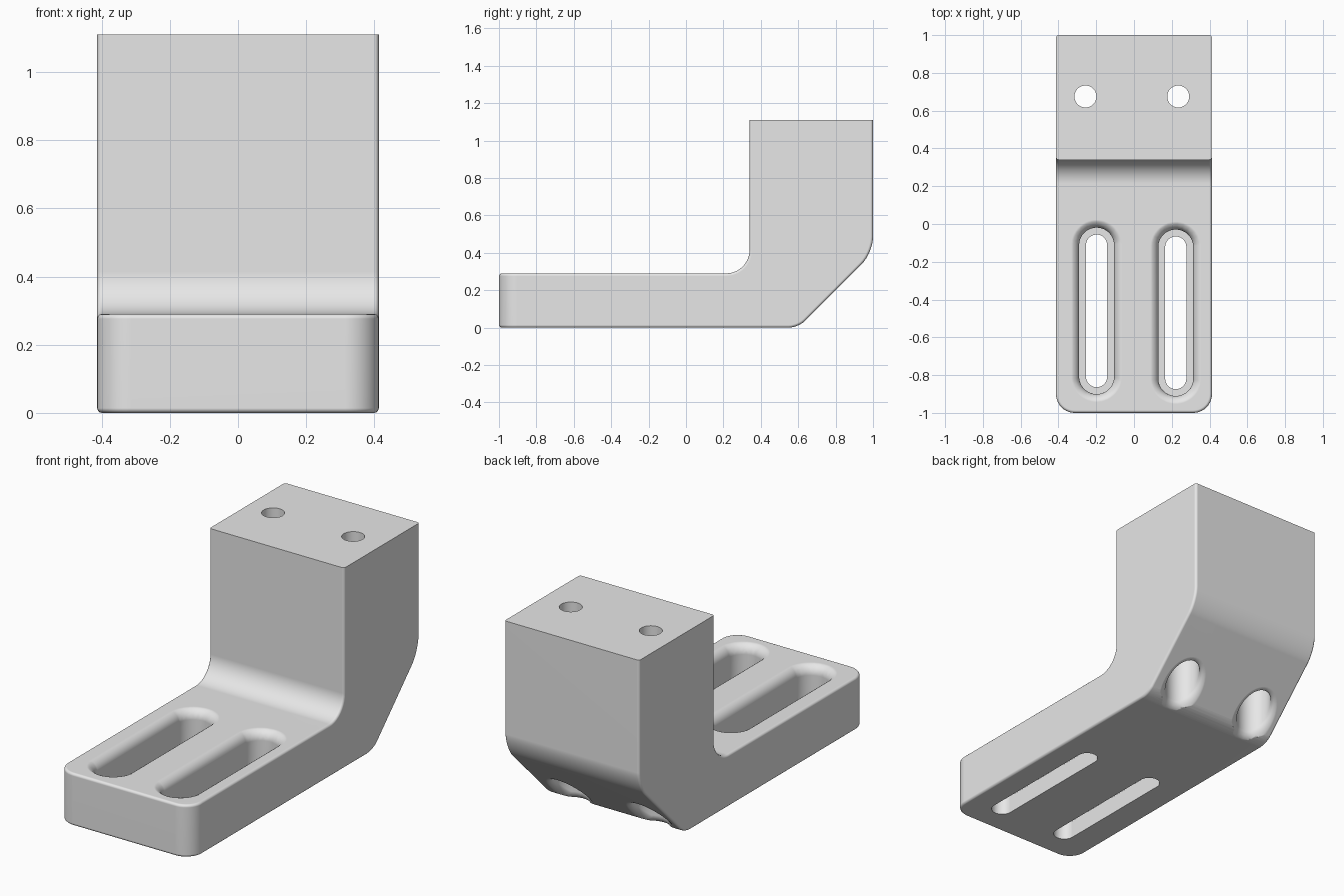
import bpy, bmesh
from math import cos, sin, pi, radians

cube = bpy.data.objects.get("Cube")
if cube:
    bpy.data.objects.remove(cube, do_unlink=True)

HALF_W, PLATE_Z, TOP_Z = 0.413, 0.29, 1.11
BACK_Y, WALL_Y, BEND_Y = 1.0, 0.34, 0.6

grey = bpy.data.materials.new("plain grey")
grey.use_nodes = True
grey.diffuse_color = (0.8, 0.8, 0.8, 1)
grey.node_tree.nodes["Principled BSDF"].inputs["Base Color"].default_value = (0.8, 0.8, 0.8, 1)


def make_object(name, bm):
    bmesh.ops.recalc_face_normals(bm, faces=bm.faces[:])
    mesh = bpy.data.meshes.new(name)
    bm.to_mesh(mesh)
    bm.free()
    mesh.materials.append(grey)
    obj = bpy.data.objects.new(name, mesh)
    bpy.context.collection.objects.link(obj)
    return obj


def round_edges(bm, test, size, segments):
    edges = [e for e in bm.edges if test(e)]
    bmesh.ops.bevel(bm, geom=edges, offset=size, offset_type='OFFSET', segments=segments,
                    profile=0.5, affect='EDGES', clamp_overlap=False)


def along_x_at(y, z):
    return lambda e: all(abs(v.co.y - y) < 1e-4 and abs(v.co.z - z) < 1e-4 for v in e.verts)


# Bracket body: side profile extruded across the width
profile = [(-1, 0), (BEND_Y, 0), (BACK_Y, 0.4), (BACK_Y, TOP_Z),
           (WALL_Y, TOP_Z), (WALL_Y, PLATE_Z), (-1, PLATE_Z)]
bm = bmesh.new()
face = bm.faces.new([bm.verts.new((-HALF_W, y, z)) for y, z in profile])
side = bmesh.ops.extrude_face_region(bm, geom=[face])["geom"]
bmesh.ops.translate(bm, vec=(2 * HALF_W, 0, 0),
                    verts=[g for g in side if isinstance(g, bmesh.types.BMVert)])
bmesh.ops.recalc_face_normals(bm, faces=bm.faces[:])

# Large rounds: inner corner, bends and front corners
round_edges(bm, along_x_at(WALL_Y, PLATE_Z), 0.125, 10)
round_edges(bm, along_x_at(BEND_Y, 0), 0.05, 6)
round_edges(bm, along_x_at(BACK_Y, 0.4), 0.085, 8)
round_edges(bm, lambda e: all(v.co.y < -0.999 for v in e.verts)
            and abs(e.verts[0].co.z - e.verts[1].co.z) > 0.1, 0.1, 10)
# Small rounds on every other sharp edge, except around the top face
bm.normal_update()
round_edges(bm, lambda e: e.calc_face_angle(0) > 0.7
            and not all(v.co.z > TOP_Z - 0.001 for v in e.verts), 0.014, 3)
body = make_object("bracket_body", bm)


def stadium(x, y, half_len, r, n=48):
    """Plan outline of a slot; a circle when half_len is zero."""
    pts = []
    for i in range(n):
        a = 2 * pi * (i + 0.5) / n
        pts.append((x + r * cos(a), y + r * sin(a) + (half_len if sin(a) > 0 else -half_len)))
    return pts


def loft(name, x, y, half_len, rings):
    """Closed cutter through rings of (radius, height rule)."""
    bm = bmesh.new()
    loops = [[bm.verts.new((px, py, height(py))) for px, py in stadium(x, y, half_len, r)]
             for r, height in rings]
    for a, b in zip(loops, loops[1:]):
        for i in range(len(a)):
            j = (i + 1) % len(a)
            bm.faces.new((a[i], a[j], b[j], b[i]))
    bm.faces.new(loops[0])
    bm.faces.new(loops[-1])
    bmesh.ops.triangulate(bm, faces=bm.faces[:])
    return make_object(name, bm)


def level(z):
    return lambda y: z


def above_underside(h):
    return lambda y: max(y - BEND_Y, 0) + h


def flare(r, size, steps=7):
    """Quarter-round mouth as (radius, distance inside the surface)."""
    for i in range(steps + 1):
        a = pi / 2 * i / steps
        yield r + size * (1 - cos(a)), size * (1 - sin(a)) - 0.0015


cutters = []
# Stepped slots in the foot plate
for name, x, y in (("right_slot", -0.198, -0.46), ("left_slot", 0.221, -0.47)):
    rings = [(0.056, level(-0.1)), (0.056, level(0.1)), (0.0925, level(0.1))]
    rings += [(r, level(PLATE_Z - d)) for r, d in flare(0.0925, 0.055)]
    rings.append((rings[-1][0], level(0.35)))
    cutters.append(loft(name, x, y, 0.348, rings))

# Bolt holes, widened where they leave through the slanted underside
for name, x in (("right_bolt_hole", -0.257), ("left_bolt_hole", 0.234)):
    rings = [(0.058, level(1.3)), (0.058, level(0.6)), (0.09, level(0.6))]
    rings += [(r, above_underside(d)) for r, d in flare(0.09, 0.047)]
    rings.append((rings[-1][0], level(-0.3)))
    cutters.append(loft(name, x, 0.675, 0, rings))

bpy.ops.object.select_all(action='DESELECT')
body.select_set(True)
bpy.context.view_layer.objects.active = body
for cutter in cutters:
    cutter.hide_render = True
    mod = body.modifiers.new(cutter.name, 'BOOLEAN')
    mod.operation, mod.solver, mod.object = 'DIFFERENCE', 'EXACT', cutter
    bpy.ops.object.modifier_apply(modifier=mod.name)
for cutter in cutters:
    bpy.data.objects.remove(cutter, do_unlink=True)

# Smooth rounds, crisp edges, flat large faces
bpy.ops.object.shade_smooth_by_angle(angle=radians(32))
weighted = body.modifiers.new("even_shading", 'WEIGHTED_NORMAL')
weighted.keep_sharp = True
